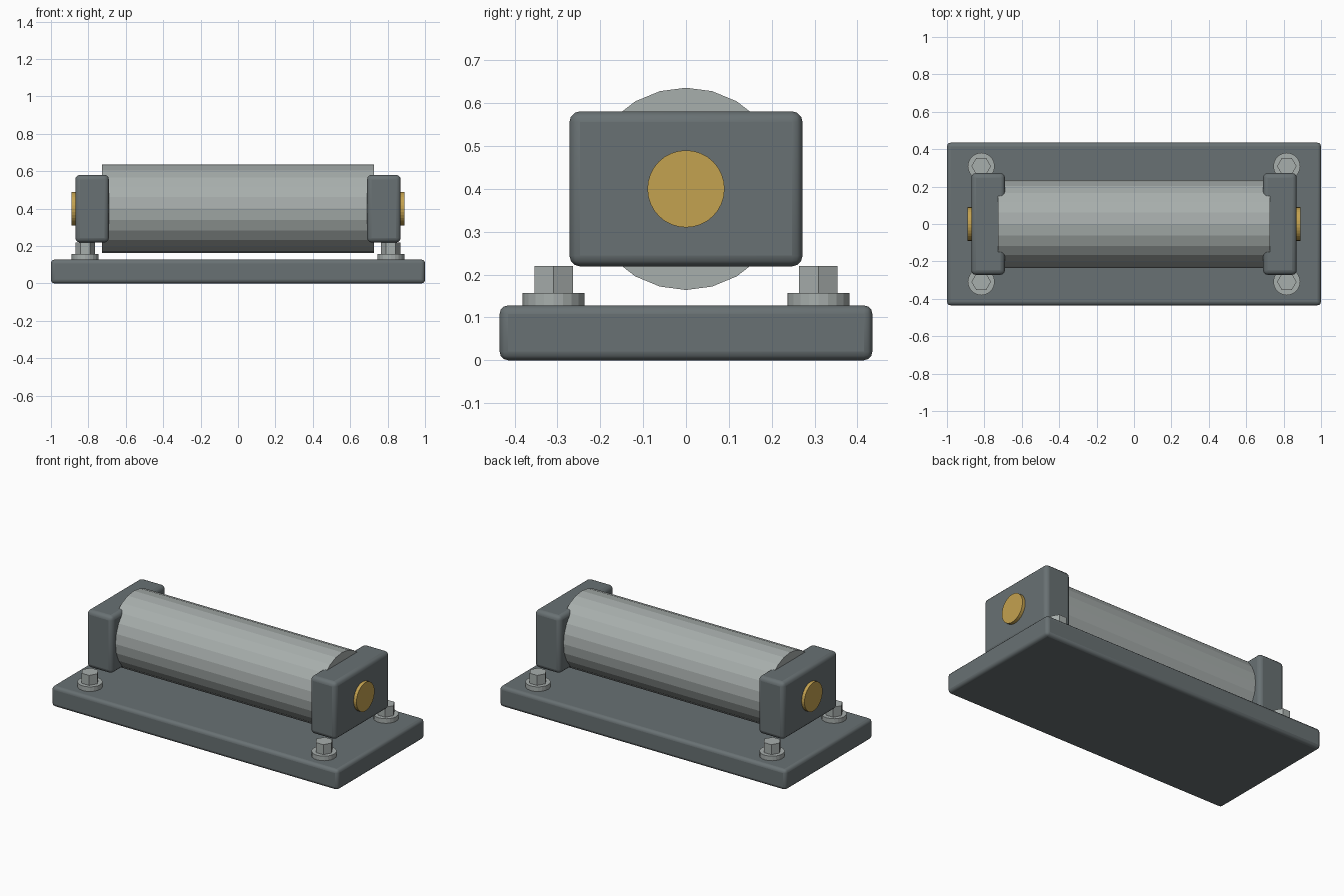
import bpy
import math

if "Cube" in bpy.data.objects:
    bpy.data.objects.remove(bpy.data.objects["Cube"], do_unlink=True)


def make_material(name, color):
    mat = bpy.data.materials.new(name)
    mat.use_nodes = True
    mat.diffuse_color = (*color, 1)
    mat.node_tree.nodes["Principled BSDF"].inputs["Base Color"].default_value = (*color, 1)
    return mat


painted = make_material("dark grey paint", (0.14, 0.165, 0.172))
steel = make_material("light steel", (0.39, 0.425, 0.415))
brass = make_material("brass", (0.55, 0.36, 0.08))


def finish(name, mat):
    obj = bpy.context.object
    obj.name = name
    obj.data.materials.append(mat)
    return obj


def rounded_box(name, size, center, radius):
    bpy.ops.mesh.primitive_cube_add(size=1, location=center)
    obj = finish(name, painted)
    obj.scale = size
    bpy.ops.object.transform_apply(location=False, rotation=False, scale=True)
    bevel = obj.modifiers.new("rounded edges", 'BEVEL')
    bevel.width = radius
    bevel.segments = 3
    bpy.ops.object.shade_smooth_by_angle(angle=math.radians(35))


def cylinder(name, sides, radius, length, center, mat, along_x=False, turn=0):
    rotation = (0, math.pi / 2, 0) if along_x else (0, 0, turn)
    bpy.ops.mesh.primitive_cylinder_add(vertices=sides, radius=radius, depth=length,
                                        location=center, rotation=rotation)
    finish(name, mat)


AXIS_Z = 0.40
BASE_TOP = 0.128

# Base plate and roller
rounded_box("base_plate", (2, 0.87, BASE_TOP), (0, 0, BASE_TOP / 2), 0.02)
cylinder("roller", 24, 0.236, 1.454, (0, 0, AXIS_Z), steel, along_x=True)

# Bearing blocks with brass shaft ends
for side, sx in (("left", 1), ("right", -1)):
    rounded_box(side + "_bearing_block", (0.18, 0.544, 0.362), (sx * 0.78, 0, AXIS_Z), 0.025)
    cylinder(side + "_shaft_end", 32, 0.09, 0.19, (sx * 0.795, 0, AXIS_Z), brass, along_x=True)

    # Hex bolts on round washers
    for end, sy in (("front", -1), ("back", 1)):
        x, y = sx * 0.817, sy * 0.309
        cylinder(f"{end}_{side}_washer", 20, 0.072, 0.034, (x, y, BASE_TOP + 0.012), steel)
        cylinder(f"{end}_{side}_bolt_head", 6, 0.052, 0.07, (x, y, 0.185), steel, turn=math.pi / 6)
